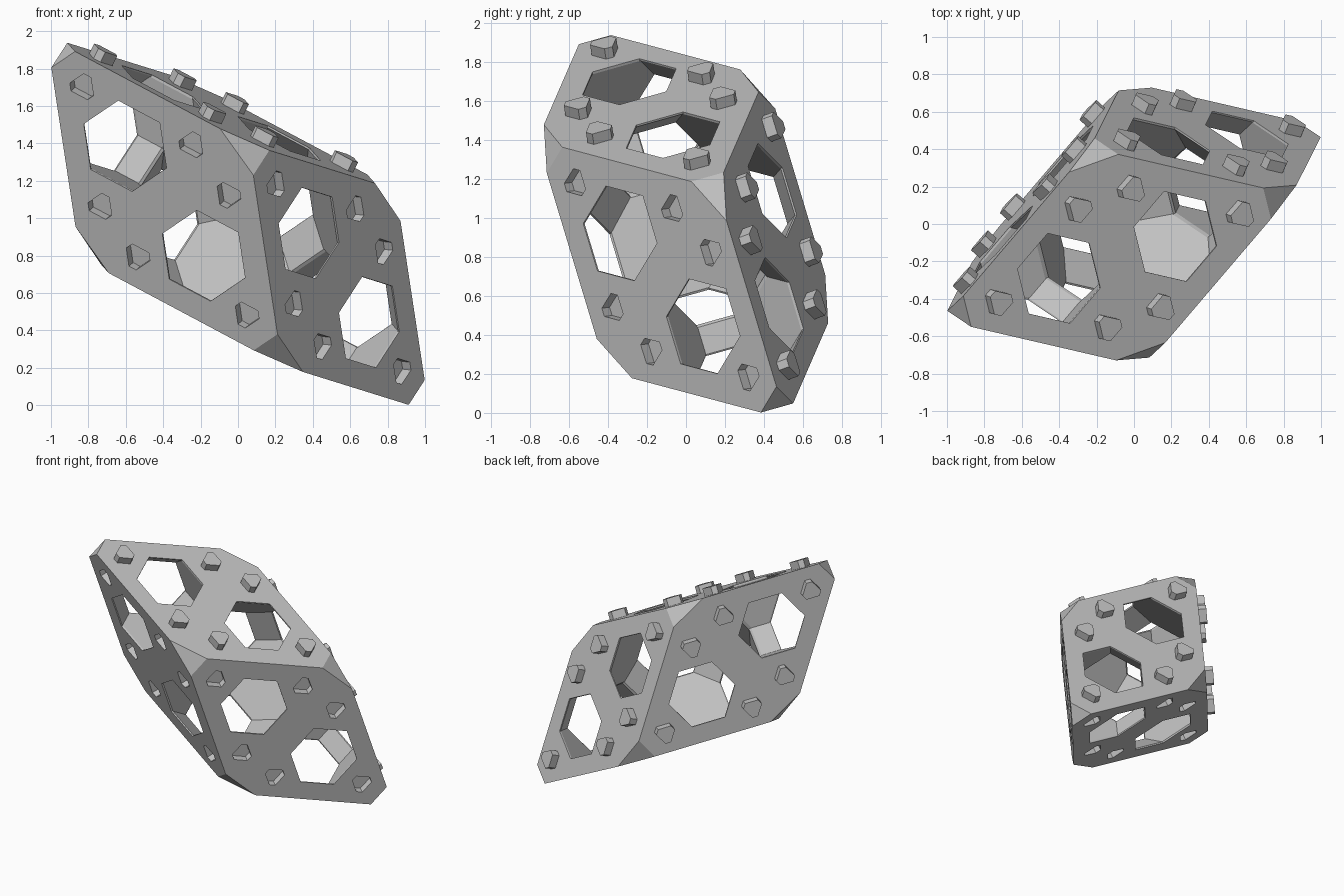
import bpy, bmesh
from math import cos, sin, pi, radians
from mathutils import Vector

cube = bpy.data.objects.get("Cube")
if cube:
    bpy.data.objects.remove(cube, do_unlink=True)

grey = bpy.data.materials.new("plain grey")
grey.use_nodes = True
grey.diffuse_color = (0.53, 0.53, 0.53, 1)
grey.node_tree.nodes["Principled BSDF"].inputs["Base Color"].default_value = (0.53, 0.53, 0.53, 1)

# Skewed block: three equal edge vectors running from the upper tip
EA = Vector((0.787, 0.922, -0.245))
EB = Vector((1.08, -0.25, -0.575))
EC = Vector((0.18, 0.357, -1.185))
CENTRE = Vector((0, 0, 0.97))
TIP = CENTRE - (EA + EB + EC) / 2
CUT = 0.141       # corner truncation as a share of the edge
HOLE = 0.205      # window size as a share of the edge
PEG_AT = 0.54     # peg place between window centre and corner
PEG_HEIGHT = 0.06


def corner(i, j, k):
    return TIP + EA * i + EB * j + EC * k


def add_hull(bm, points):
    """Add the convex hull of the points to the mesh."""
    verts = [bm.verts.new(p) for p in points]
    bmesh.ops.convex_hull(bm, input=verts)


def finish(bm, name):
    bmesh.ops.recalc_face_normals(bm, faces=bm.faces[:])
    mesh = bpy.data.meshes.new(name)
    bm.to_mesh(mesh)
    bm.free()
    mesh.materials.append(grey)
    ob = bpy.data.objects.new(name, mesh)
    bpy.context.scene.collection.objects.link(ob)
    return ob


def carve(target, cutter):
    """Subtract the cutter and bake the result."""
    mod = target.modifiers.new("carve", 'BOOLEAN')
    mod.operation = 'DIFFERENCE'
    mod.solver = 'EXACT'
    mod.object = cutter
    bpy.context.view_layer.update()
    graph = bpy.context.evaluated_depsgraph_get()
    mesh = bpy.data.meshes.new_from_object(target.evaluated_get(graph))
    target.modifiers.clear()
    target.data = mesh
    bpy.data.objects.remove(cutter, do_unlink=True)


def window(tri, normal, depth):
    """Hexagon in the middle of a triangle, corners along its sides."""
    mid = sum(tri, Vector()) / 3 + normal * depth
    return [mid + (p - q) * HOLE for p in tri for q in tri if p is not q]


def stud(mid, toward, normal, low, high, size):
    """Blunt triangular prism with a flat side toward the corner."""
    side = normal.cross(toward)
    points = []
    for k in range(3):
        for swing in (-0.3, 0.3):
            ang = pi / 3 + k * 2 * pi / 3 + swing
            flat = (toward * cos(ang) + side * sin(ang)) * size
            points += [mid + flat + normal * low, mid + flat + normal * high]
    return points


def triangle(ids):
    """Corner points of a triangle and its normal, pointing away from the centre."""
    tri = [corner(*n) for n in ids]
    normal = (tri[1] - tri[0]).cross(tri[2] - tri[0]).normalized()
    if normal.dot(tri[0] - CENTRE) < 0:
        normal = -normal
    return tri, normal


# Six rhombic sides, each split into a tip triangle and a middle triangle
sides = []
for axis in range(3):
    u, v = [n for n in range(3) if n != axis]
    for level in (0, 1):
        def at(s, t):
            idx = [0, 0, 0]
            idx[axis], idx[u], idx[v] = level, s, t
            return tuple(idx)
        near = [at(0, 0), at(1, 0), at(0, 1)]
        far = [at(1, 1), at(1, 0), at(0, 1)]
        # Pegs sit on the three sides sharing the upper back corner
        has_pegs = (1, 0, 0) in near + far
        sides += [(near, has_pegs), (far, has_pegs)]

# Block with its corners cut off
bm = bmesh.new()
points = []
for i in (0, 1):
    for j in (0, 1):
        for k in (0, 1):
            here = corner(i, j, k)
            for other in ((1 - i, j, k), (i, 1 - j, k), (i, j, 1 - k)):
                points.append(here.lerp(corner(*other), CUT))
add_hull(bm, points)
block = finish(bm, "block_frame")

# Windows on the sides, with sockets or pegs around them
chambers = {"top": [], "middle": [], "bottom": []}
windows, sockets, pegs = bmesh.new(), bmesh.new(), bmesh.new()
for ids, has_pegs in sides:
    tri, normal = triangle(ids)
    room = "top" if (0, 0, 0) in ids else "bottom" if (1, 1, 1) in ids else "middle"
    chambers[room] += window(tri, normal, 0)
    add_hull(windows, window(tri, normal, -0.015) + window(tri, normal, 0.05))
    mid = sum(tri, Vector()) / 3
    for p in tri:
        spot = mid.lerp(p, PEG_AT)
        toward = (p - mid).normalized()
        if has_pegs:
            add_hull(pegs, stud(spot, toward, normal, -0.01, PEG_HEIGHT, 0.073))
        else:
            add_hull(sockets, stud(spot, toward, normal, -PEG_HEIGHT, 0.03, 0.075))

# Windows in the two inner walls between the chambers
walls = {"top": [(1, 0, 0), (0, 1, 0), (0, 0, 1)], "bottom": [(0, 1, 1), (1, 0, 1), (1, 1, 0)]}
for room, ids in walls.items():
    tri, normal = triangle(ids)
    for space in (room, "middle"):
        chambers[space] += window(tri, normal, 0)
    add_hull(windows, window(tri, normal, -0.015) + window(tri, normal, 0.015))

# Three hollow chambers: one in each sharp end, one in the middle
rooms = bmesh.new()
for pts in chambers.values():
    heart = sum(pts, Vector()) / len(pts)
    add_hull(rooms, [heart.lerp(p, 0.985) for p in pts])
for bm, name in ((rooms, "chamber_cutter"), (windows, "window_cutter"), (sockets, "socket_cutter")):
    cutter = finish(bm, name)
    cutter.hide_render = True
    carve(block, cutter)

# Merge flat neighbours into clean faces
bm = bmesh.new()
bm.from_mesh(block.data)
bmesh.ops.dissolve_limit(bm, angle_limit=radians(0.5), verts=bm.verts[:], edges=bm.edges[:])
bm.to_mesh(block.data)
bm.free()

finish(pegs, "pegs")
